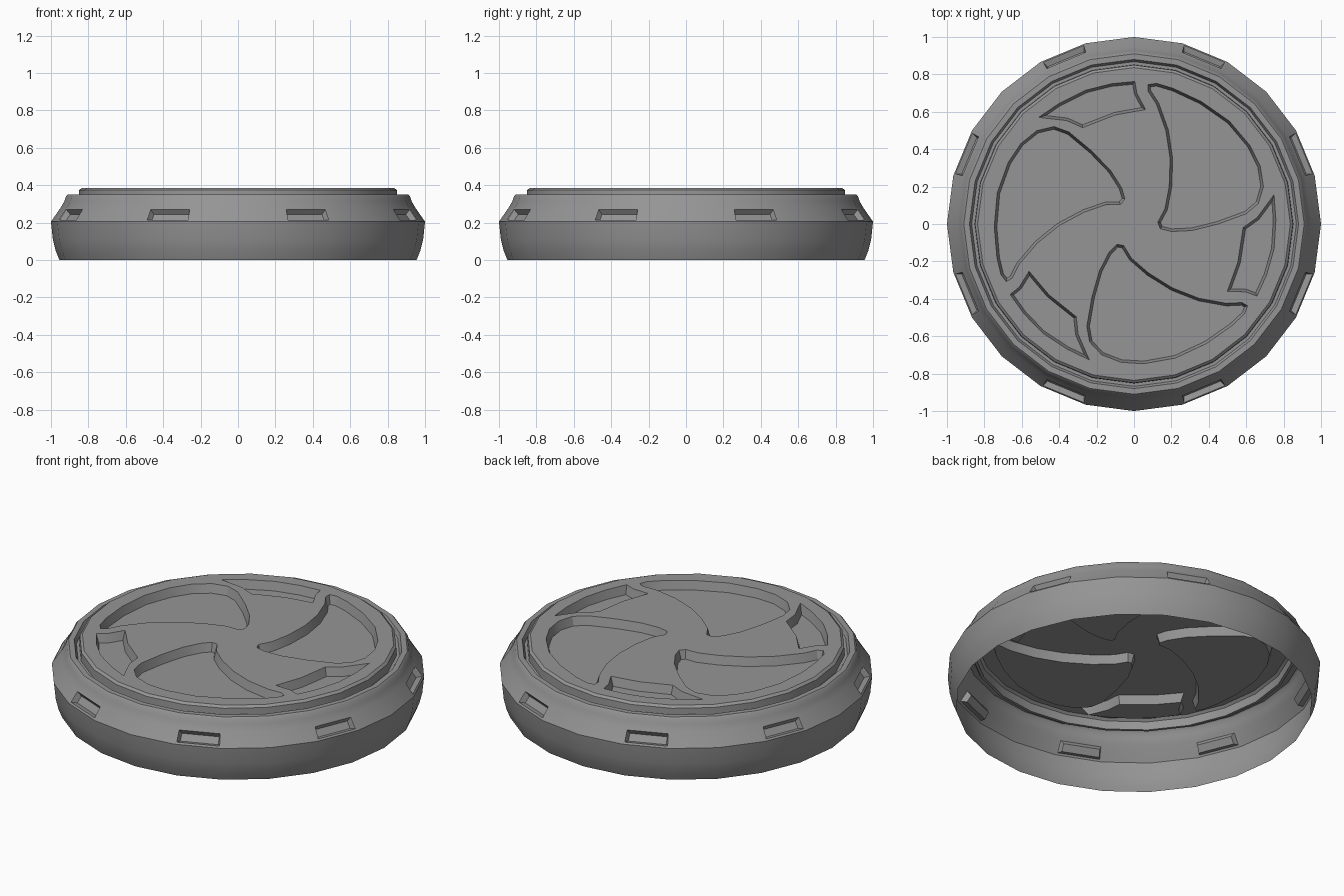
import bpy, bmesh, math
from mathutils import Matrix, Vector

if "Cube" in bpy.data.objects:
    bpy.data.objects.remove(bpy.data.objects["Cube"])

SIDES = 24
TOP = 0.385

# Outer shell profile (radius, height), from the open bottom to the top rim
PROFILE = [(0.955, 0), (0.975, 0.05), (0.99, 0.11), (1.0, 0.205), (0.948, 0.28),
           (0.928, 0.315), (0.92, 0.34), (0.91, 0.35), (0.88, 0.35), (0.868, 0.325),
           (0.852, 0.325), (0.85, 0.373), (0.836, TOP)]
SLOT_ROW = 3  # profile segment that carries the slots

# Recess outlines on the top, each repeated three times around the centre
BLADE = [(0.075, 0.745), (0.12, 0.752), (0.21, 0.725), (0.36, 0.655), (0.51, 0.55),
         (0.62, 0.42), (0.675, 0.31), (0.692, 0.2), (0.665, 0.11), (0.6, 0.055),
         (0.45, 0.0), (0.31, -0.035), (0.2, -0.04), (0.14, -0.025), (0.127, 0.01),
         (0.165, 0.08), (0.188, 0.2), (0.193, 0.35), (0.17, 0.5), (0.12, 0.64), (0.075, 0.71)]
HOOK = [(-0.51, 0.57), (-0.4, 0.645), (-0.26, 0.715), (-0.12, 0.75), (0.005, 0.762),
        (0.015, 0.7), (0.062, 0.612), (-0.1, 0.583), (-0.275, 0.515), (-0.36, 0.553)]

bm = bmesh.new()


def loop_edges(verts):
    return [bm.edges.get((a, b)) or bm.edges.new((a, b))
            for a, b in zip(verts, verts[1:] + verts[:1])]


# Lathe the shell
rings = []
for r, z in PROFILE:
    rings.append([bm.verts.new((r * math.cos(math.tau * i / SIDES),
                                r * math.sin(math.tau * i / SIDES), z)) for i in range(SIDES)])
slots = []
for row, (low, high) in enumerate(zip(rings, rings[1:])):
    for i in range(SIDES):
        j = (i + 1) % SIDES
        face = bm.faces.new((low[i], low[j], high[j], high[i]))
        if row == SLOT_ROW and i % 3 == 1:
            slots.append(face)

# Eight slots are set at 45 degree steps, starting at 22.5 degrees
slots = [f for f in slots]
bm.faces.ensure_lookup_table()
row_faces = bm.faces[SLOT_ROW * SIDES:(SLOT_ROW + 1) * SIDES]
bm.normal_update()

# Top plate with the recess outlines left open
outlines = []
for shape in (BLADE, HOOK):
    for k in range(3):
        turn = Matrix.Rotation(math.tau * k / 3, 3, 'Z')
        outlines.append([bm.verts.new(turn @ Vector((x, y, TOP))) for x, y in shape])
edges = loop_edges(rings[-1])
for outline in outlines:
    edges += loop_edges(outline)
bmesh.ops.triangle_fill(bm, edges=edges, use_beauty=True, normal=(0, 0, 1))

# Sunken blade and hook recesses with slightly sloped walls
floors = []
for outline in outlines:
    face = bm.faces.new(outline)
    face.normal_update()
    if face.normal.z < 0:
        face.normal_flip()
    floors.append(face)
bmesh.ops.inset_individual(bm, faces=floors, thickness=0.014, use_even_offset=True)
for face in floors:
    for v in face.verts:
        v.co.z = TOP - 0.05

# Side slots: narrow frame, then a sunken panel with tapered walls
bmesh.ops.inset_individual(bm, faces=slots, thickness=0.012, use_even_offset=True)
bmesh.ops.inset_individual(bm, faces=slots, thickness=0.012, depth=-0.03, use_even_offset=True)

bmesh.ops.recalc_face_normals(bm, faces=bm.faces)
bm.normal_update()
if floors[0].normal.z < 0:
    bmesh.ops.reverse_faces(bm, faces=bm.faces)

mesh = bpy.data.meshes.new("lid")
bm.to_mesh(mesh)
bm.free()
lid = bpy.data.objects.new("lid", mesh)
bpy.context.collection.objects.link(lid)

# One grey for the whole lid
grey = bpy.data.materials.new("grey")
grey.diffuse_color = (0.3, 0.3, 0.3, 1)
grey.use_nodes = True
grey.node_tree.nodes["Principled BSDF"].inputs["Base Color"].default_value = grey.diffuse_color
mesh.materials.append(grey)

bpy.context.view_layer.objects.active = lid
lid.select_set(True)
bpy.ops.object.shade_smooth_by_angle(angle=math.radians(30))
